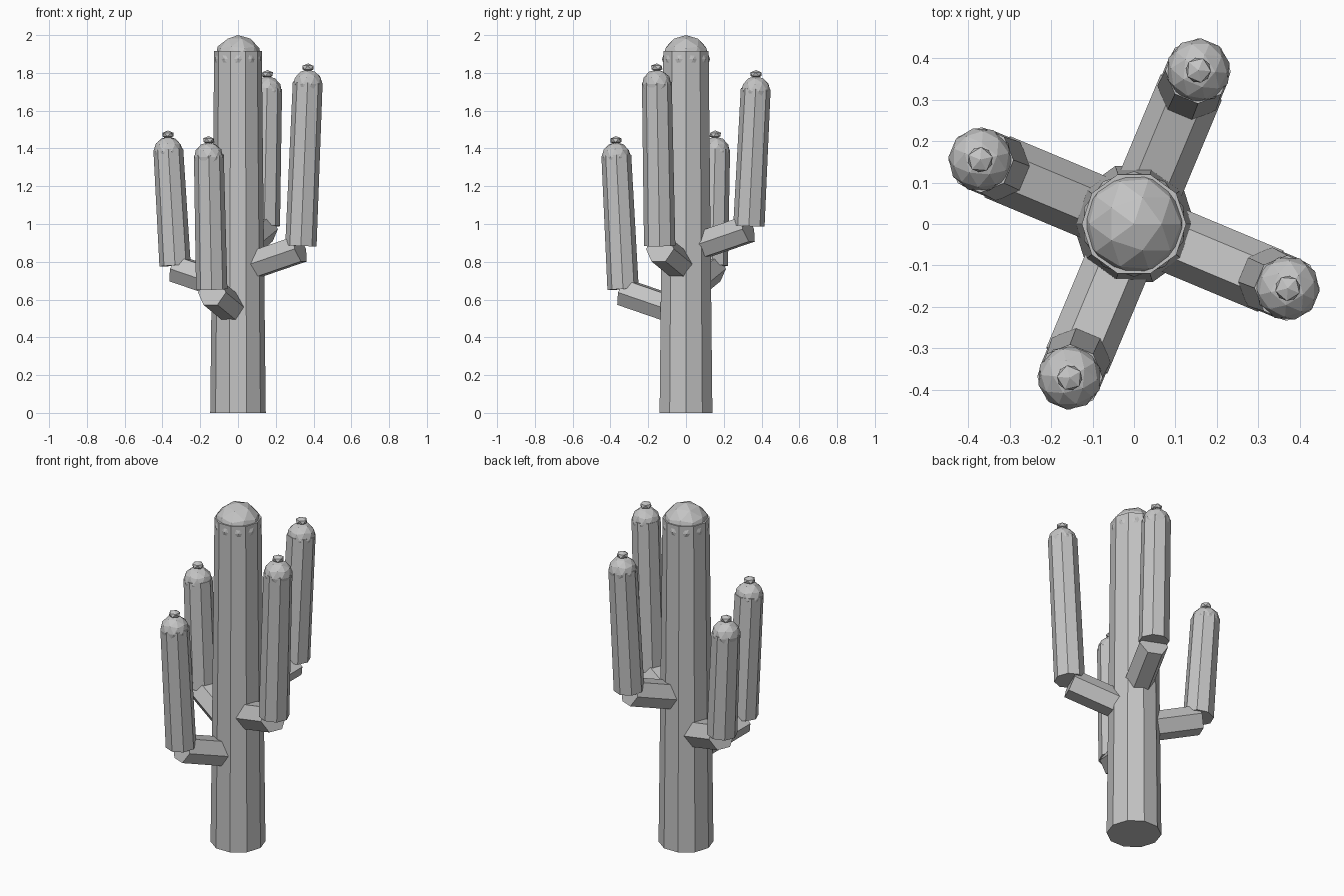
import bpy
import bmesh
from math import cos, sin, tau, radians
from mathutils import Vector, Matrix

cube = bpy.data.objects.get("Cube")
if cube:
    bpy.data.objects.remove(cube, do_unlink=True)

# One plain grey for the whole plant
GREY = (0.55, 0.55, 0.55, 1)
grey = bpy.data.materials.new("plain_grey")
grey.use_nodes = True
grey.diffuse_color = GREY
shader = next(n for n in grey.node_tree.nodes if n.type == 'BSDF_PRINCIPLED')
shader.inputs["Base Color"].default_value = GREY
shader.inputs["Roughness"].default_value = 0.9


def finish(name, bm):
    bmesh.ops.recalc_face_normals(bm, faces=bm.faces)
    mesh = bpy.data.meshes.new(name)
    bm.to_mesh(mesh)
    bm.free()
    mesh.materials.append(grey)
    obj = bpy.data.objects.new(name, mesh)
    bpy.context.collection.objects.link(obj)
    return obj


def prism(name, start, end, r_start, r_end, sides, across, turn=0.0):
    """Tapered prism from start to end; its first corner lies along 'across'."""
    axis = (end - start).normalized()
    other = axis.cross(across)
    bm = bmesh.new()
    rings = []
    for centre, r in ((start, r_start), (end, r_end)):
        angles = [turn + tau * i / sides for i in range(sides)]
        rings.append([bm.verts.new(centre + r * (cos(a) * across + sin(a) * other))
                      for a in angles])
    low, high = rings
    bm.faces.new(low[::-1])
    bm.faces.new(high)
    for i in range(sides):
        j = (i + 1) % sides
        bm.faces.new((low[i], low[j], high[j], high[i]))
    return finish(name, bm)


def ball(name, centre, radius, detail, squash=1.0, spin=0.0):
    bm = bmesh.new()
    matrix = (Matrix.Translation(centre) @ Matrix.Rotation(spin, 4, 'Z')
              @ Matrix.Diagonal((1, 1, squash, 1)))
    bmesh.ops.create_icosphere(bm, subdivisions=detail, radius=radius, matrix=matrix)
    return finish(name, bm)


# Trunk with a rounded top
prism("trunk", Vector((0, 0, 0)), Vector((0, 0, 1.915)), 0.147, 0.126, 10, Vector((1, 0, 0)))
ball("trunk_cap", Vector((0, 0, 1.873)), 0.127, 2)

# Arms: name, compass angle, height of the elbow, height of the tip
ARMS = (
    ("left", -22.7, 0.885, 1.85),
    ("back", 67.3, 0.99, 1.815),
    ("right", 157.3, 0.78, 1.495),
    ("front", 247.3, 0.655, 1.465),
)
for side, degrees, elbow, tip in ARMS:
    angle = radians(degrees)
    out = Vector((cos(angle), sin(angle), 0))
    across = Vector((-sin(angle), cos(angle), 0))

    def at(reach, z):
        return out * reach + Vector((0, 0, z))

    # Short branch rising from the trunk
    prism(side + "_branch", at(0.095, elbow - 0.1), at(0.357, elbow - 0.017),
          0.08, 0.08, 6, across)
    # Upright limb leaning slightly outwards
    prism(side + "_limb", at(0.361, elbow), at(0.4, tip - 0.1),
          0.083, 0.079, 8, across, tau / 16)
    # Rounded cap and small bud
    ball(side + "_cap", at(0.401, tip - 0.11), 0.078, 2, 1.0, angle)
    ball(side + "_bud", at(0.402, tip - 0.022), 0.034, 1, 0.65, angle)
